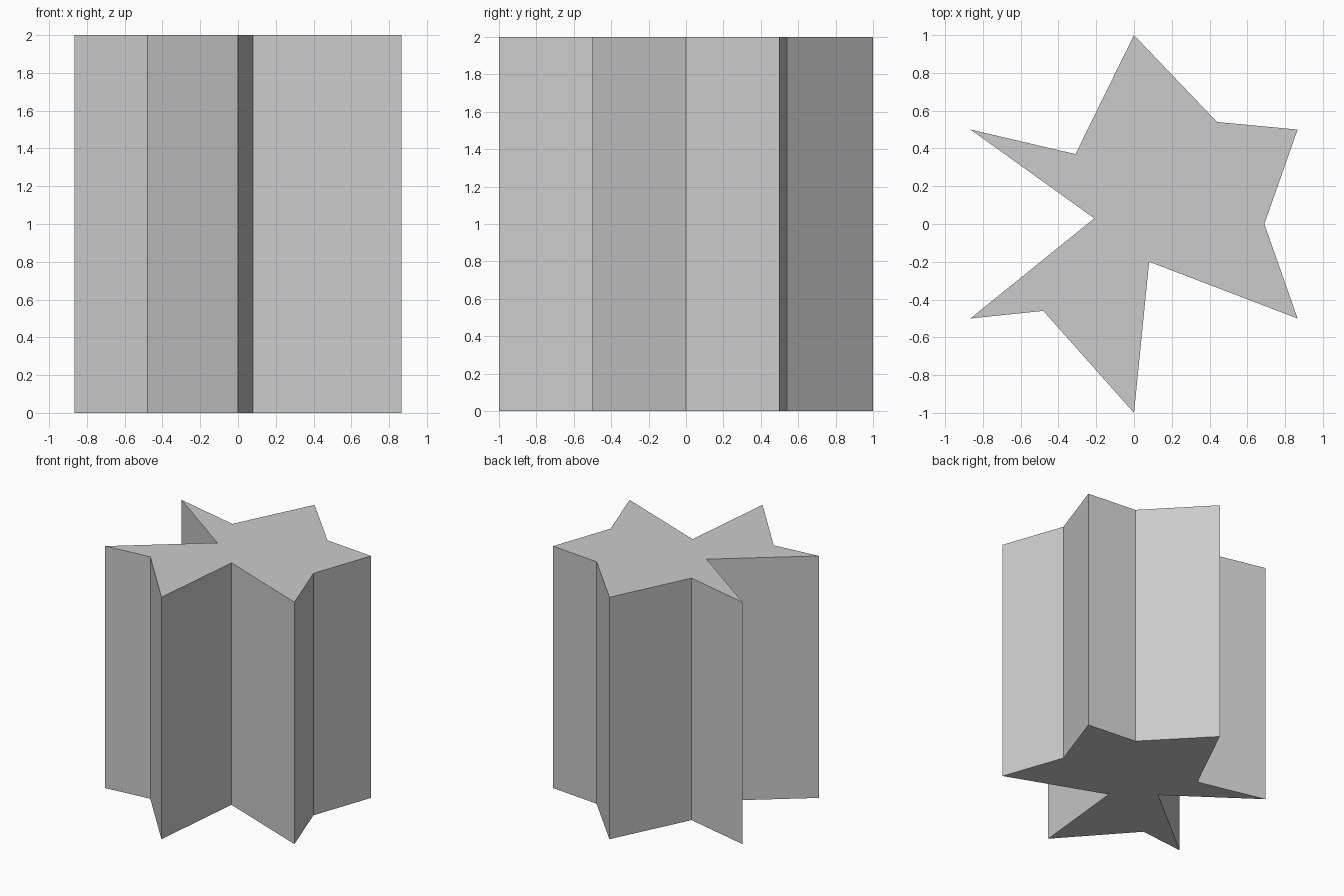
import bpy, bmesh
from math import sin, cos, pi

if "Cube" in bpy.data.objects:
    bpy.data.objects.remove(bpy.data.objects["Cube"])

HEIGHT = 2.0

# Inner notch corners, clockwise from the notch after the back tip
notches = [(0.44, 0.54), (0.69, 0.0), (0.08, -0.2),
           (-0.48, -0.46), (-0.21, 0.03), (-0.31, 0.37)]

# Six tips on a unit circle, alternating with the uneven notches
outline = []
for i, notch in enumerate(notches):
    a = pi / 2 - i * pi / 3
    outline += [(cos(a), sin(a)), notch]
outline.reverse()

# Star profile extruded into a solid prism
bm = bmesh.new()
base = bm.faces.new([bm.verts.new((x, y, 0)) for x, y in outline])
ext = bmesh.ops.extrude_face_region(bm, geom=[base], use_keep_orig=True)
top = [v for v in ext["geom"] if isinstance(v, bmesh.types.BMVert)]
bmesh.ops.translate(bm, verts=top, vec=(0, 0, HEIGHT))
bmesh.ops.recalc_face_normals(bm, faces=bm.faces)

mesh = bpy.data.meshes.new("star_prism")
bm.to_mesh(mesh)
bm.free()
bpy.context.collection.objects.link(bpy.data.objects.new("star_prism", mesh))
